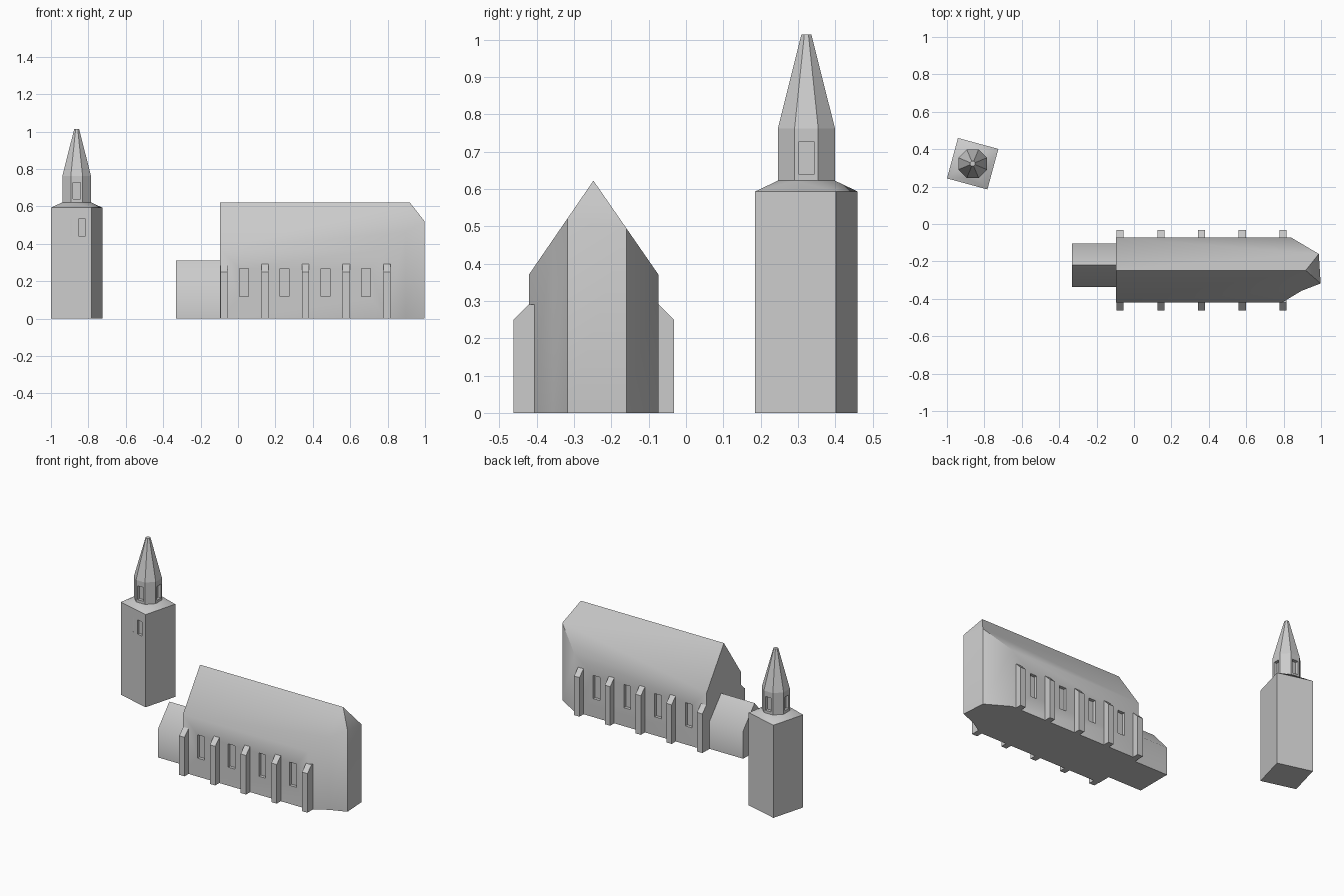
import bpy, bmesh, math
from mathutils import Vector

if "Cube" in bpy.data.objects:
    bpy.data.objects.remove(bpy.data.objects["Cube"])

stone = bpy.data.materials.new("light_stone")
stone.diffuse_color = (0.6, 0.6, 0.6, 1)
stone.use_nodes = True
stone.node_tree.nodes["Principled BSDF"].inputs["Base Color"].default_value = stone.diffuse_color


def add(name, bm, smooth=None):
    bmesh.ops.recalc_face_normals(bm, faces=bm.faces)
    me = bpy.data.meshes.new(name)
    bm.to_mesh(me)
    bm.free()
    me.materials.append(stone)
    ob = bpy.data.objects.new(name, me)
    bpy.context.collection.objects.link(ob)
    if smooth:
        shade(ob, smooth)
    return ob


def shade(ob, angle):
    ob.data.shade_smooth()
    ob.data.set_sharp_from_angle(angle=math.radians(angle))


def loft(rings):
    """Closed solid through rings that have equal point counts."""
    bm = bmesh.new()
    vs = [[bm.verts.new(p) for p in r] for r in rings]
    n = len(vs[0])
    for a, b in zip(vs, vs[1:]):
        for i in range(n):
            j = (i + 1) % n
            bm.faces.new((a[i], a[j], b[j], b[i]))
    bm.faces.new(vs[0])
    bm.faces.new(vs[-1])
    return bm


def ring(n, r, z, turn):
    return [(TX + r * math.cos(math.radians(turn + 360 * i / n)),
             TY + r * math.sin(math.radians(turn + 360 * i / n)), z) for i in range(n)]


def cut(ob, boxes):
    """Cut recesses given as (x0, x1, y0, y1, z0, z1)."""
    bm = bmesh.new()
    for x0, x1, y0, y1, z0, z1 in boxes:
        for v in bmesh.ops.create_cube(bm, size=1)["verts"]:
            v.co = Vector((x1 if v.co.x > 0 else x0, y1 if v.co.y > 0 else y0,
                           z1 if v.co.z > 0 else z0))
    cutter = add("window_cutter", bm)
    cutter.hide_render = True
    mod = ob.modifiers.new("windows", 'BOOLEAN')
    mod.operation, mod.solver, mod.object = 'DIFFERENCE', 'EXACT', cutter
    dg = bpy.context.evaluated_depsgraph_get()
    me = bpy.data.meshes.new_from_object(ob.evaluated_get(dg))
    ob.modifiers.clear()
    ob.data = me
    bpy.data.objects.remove(cutter)


# Nave: plan outline raised to a steep gable roof, with a hipped skewed apse
S, N, RY, RZ, EAVE, WEST = -0.421, -0.0735, -0.248, 0.622, 0.37, -0.095
plan = [(WEST, S), (0.79, S), (0.896, -0.357), (0.998, -0.318),
        (0.988, -0.16), (0.842, N), (WEST, N)]


def roof_z(y):
    half = RY - S if y < RY else N - RY
    return RZ - abs(y - RY) / half * (RZ - EAVE)


bm = bmesh.new()
low = [bm.verts.new((x, y, 0)) for x, y in plan]
top = [bm.verts.new((x, y, roof_z(y))) for x, y in plan]
west_ridge = bm.verts.new((WEST, RY, RZ))
east_ridge = bm.verts.new((0.918, RY, RZ))
bm.faces.new(low)
for i in range(6):
    bm.faces.new((low[i], low[i + 1], top[i + 1], top[i]))
bm.faces.new((low[6], low[0], top[0], west_ridge, top[6]))
bm.faces.new(top[0:4] + [east_ridge, west_ridge])
bm.faces.new(top[4:7] + [west_ridge, east_ridge])
bm.faces.new((top[3], top[4], east_ridge))
nave = add("nave", bm)

# Nave windows on both long walls
boxes = []
for i in range(4):
    x = 0.032 + 0.2175 * i
    for y0, y1 in ((S - 0.05, S + 0.02), (N - 0.02, N + 0.05)):
        boxes.append((x - 0.024, x + 0.024, y0, y1, 0.118, 0.267))
cut(nave, boxes)
shade(nave, 42)

# Buttresses with sloped tops
for i in range(5):
    x = -0.074 + 0.2175 * i
    for side, wall, sgn in (("south", S, -1), ("north", N, 1)):
        prof = [(wall - sgn * 0.02, 0), (wall + sgn * 0.041, 0),
                (wall + sgn * 0.041, 0.25), (wall, 0.291), (wall - sgn * 0.02, 0.291)]
        add(f"buttress_{side}_{i + 1}",
            loft([[(x + d, y, z) for y, z in prof] for d in (-0.019, 0.019)]))

# Low west porch
prof = [(-0.337, 0), (-0.104, 0), (-0.104, 0.178), (-0.22, 0.312), (-0.337, 0.178)]
add("porch", loft([[(x, y, z) for y, z in prof] for x in (-0.332, WEST)]), 43)

# Detached bell tower, turned on its plot
TX, TY, TURN = -0.8625, 0.3225, 45 - 15.2
R = 0.224 / math.sqrt(2)
shaft = add("tower_shaft", loft([ring(4, R, z, TURN) for z in (0, 0.593)]))
cut(shaft, [(x, x + 0.038, 0.1, 0.2155, 0.443, 0.534) for x in (-0.927, -0.853)])

# Sloped shoulder from square shaft to octagonal lantern
R8 = 0.0765 / math.cos(math.radians(22.5))
bm = bmesh.new()
for p in ring(4, R, 0.593, TURN) + ring(8, R8, 0.622, 22.5):
    bm.verts.new(p)
bmesh.ops.convex_hull(bm, input=bm.verts)
add("tower_shoulder", bm, 30)

# Lantern with an opening on each main side, then the spire
lantern = add("lantern", loft([ring(8, R8, z, 22.5) for z in (0.622, 0.762)]))
a, b, w = 0.0565, 0.12, 0.02
cut(lantern, [(TX + x0, TX + x1, TY + y0, TY + y1, 0.639, 0.727) for x0, x1, y0, y1 in
              ((-w, w, -b, -a), (-w, w, a, b), (-b, -a, -w, w), (a, b, -w, w))])
add("spire", loft([ring(8, R8, 0.762, 22.5), ring(8, 0.0146, 1.013, 22.5)]))
